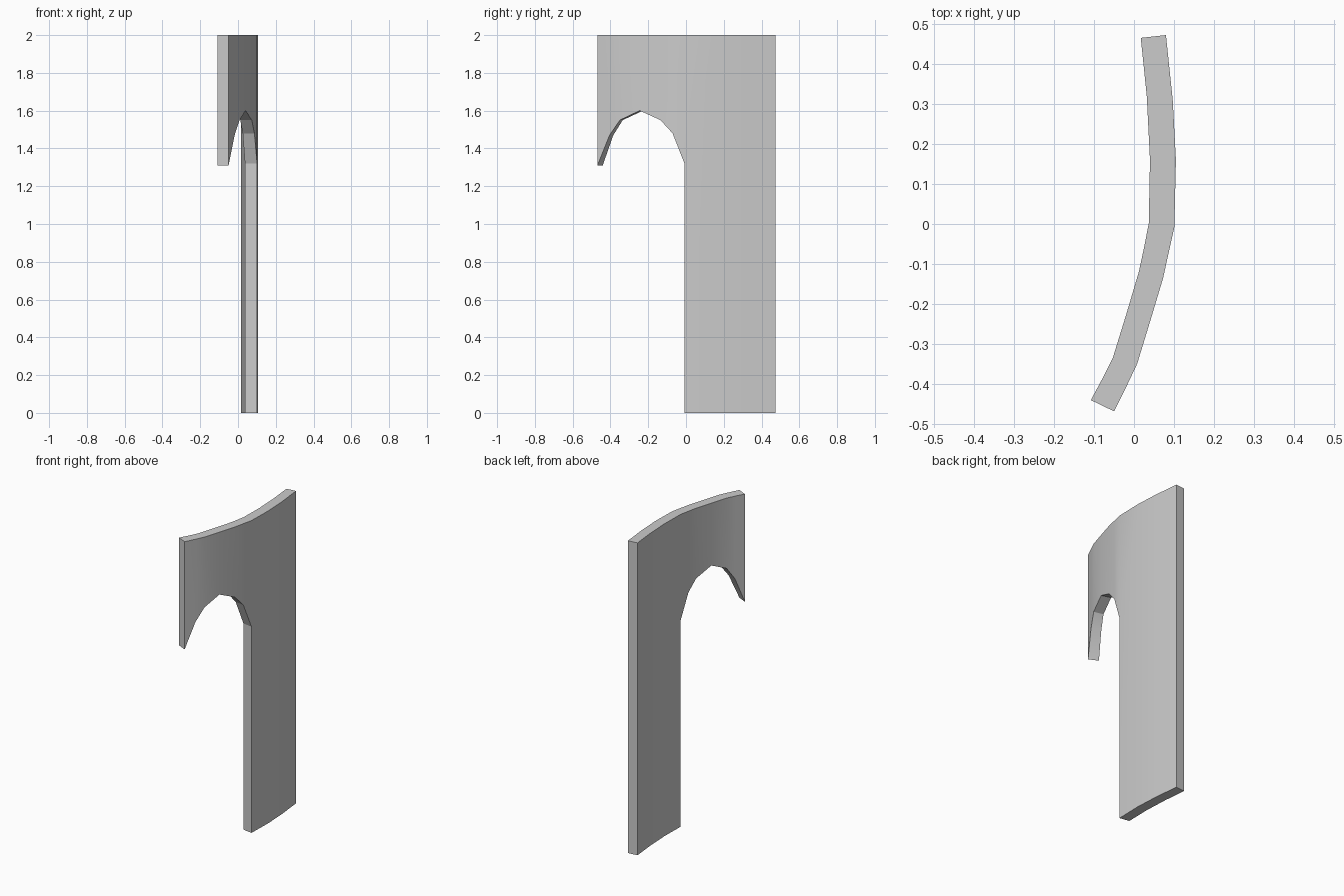
import bpy, bmesh, math

if "Cube" in bpy.data.objects:
    bpy.data.objects.remove(bpy.data.objects["Cube"])

# Plan stations along the curved wall: inner x, y, outer x, y, underside z
LEG = [(0.017, 0.466, 0.080, 0.473, 0), (0.032, 0.320, 0.097, 0.310, 0),
       (0.040, 0.160, 0.105, 0.160, 0), (0.037, 0.002, 0.101, -0.008, 0)]
ARCH = [(0.037, 0.002, 0.101, -0.008, 1.32), (0.025, -0.060, 0.087, -0.071, 1.48),
        (0.012, -0.120, 0.073, -0.135, 1.55), (-0.020, -0.228, 0.040, -0.245, 1.60),
        (-0.053, -0.335, 0.008, -0.350, 1.55), (-0.078, -0.385, -0.018, -0.405, 1.47),
        (-0.108, -0.441, -0.050, -0.469, 1.31)]
HEIGHT = 2.0

bm = bmesh.new()


def columns(stations):
    """Four corners per station: inner/outer bottom, outer/inner top."""
    return [[bm.verts.new(p) for p in ((ix, iy, z), (ox, oy, z),
                                       (ox, oy, HEIGHT), (ix, iy, HEIGHT))]
            for ix, iy, ox, oy, z in stations]


leg, arch = columns(LEG), columns(ARCH)

# Skin between neighbouring stations; the leg's last column also carries the arch spring
for run in (leg[:-1], arch):
    for a, b in zip(run, run[1:]):
        for i in range(4):
            j = (i + 1) % 4
            bm.faces.new((a[i], a[j], b[j], b[i]))
a, b, s = leg[-2], leg[-1], arch[0]
bm.faces.new((a[0], a[1], b[1], b[0]))
bm.faces.new((a[1], a[2], s[2], s[1], b[1]))
bm.faces.new((a[2], a[3], s[3], s[2]))
bm.faces.new((a[3], a[0], b[0], s[0], s[3]))

# Leg jamb and wall ends
bm.faces.new((b[0], b[1], s[1], s[0]))
bm.faces.new(leg[0])
bm.faces.new(arch[-1])
for v in b[2:]:
    bm.verts.remove(v)
bmesh.ops.recalc_face_normals(bm, faces=bm.faces[:])

mesh = bpy.data.meshes.new("curved_arch_wall")
bm.to_mesh(mesh)
bm.free()
wall = bpy.data.objects.new("curved_arch_wall", mesh)
bpy.context.collection.objects.link(wall)
bpy.context.view_layer.objects.active = wall
wall.select_set(True)
bpy.ops.object.shade_smooth_by_angle(angle=math.radians(15))
